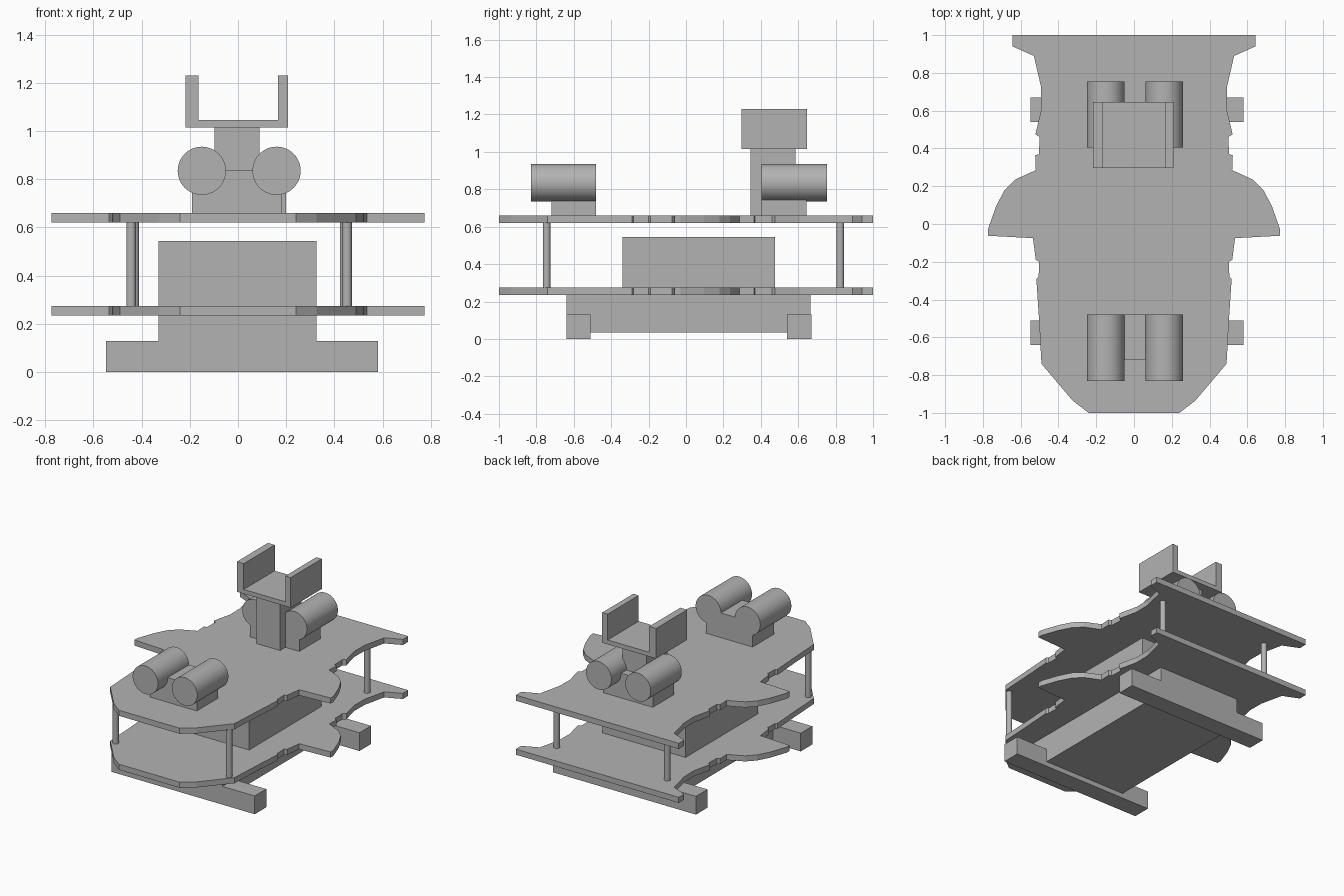
import bpy, bmesh, math

cube = bpy.data.objects.get("Cube")
if cube:
    bpy.data.objects.remove(cube, do_unlink=True)

grey = bpy.data.materials.new("plain grey")
grey.use_nodes = True
colour = (0.45, 0.45, 0.45, 1)
grey.diffuse_color = colour
grey.node_tree.nodes["Principled BSDF"].inputs["Base Color"].default_value = colour


def finish(name, bm):
    bmesh.ops.recalc_face_normals(bm, faces=bm.faces[:])
    mesh = bpy.data.meshes.new(name)
    bm.to_mesh(mesh)
    bm.free()
    mesh.materials.append(grey)
    obj = bpy.data.objects.new(name, mesh)
    bpy.context.collection.objects.link(obj)
    return obj


def prism(name, outline, place, offset):
    """Extrude a flat outline; place() turns its 2D points into 3D."""
    bm = bmesh.new()
    face = bm.faces.new([bm.verts.new(place(a, b)) for a, b in outline])
    moved = bmesh.ops.extrude_face_region(bm, geom=[face])["geom"]
    verts = [v for v in moved if isinstance(v, bmesh.types.BMVert)]
    bmesh.ops.translate(bm, verts=verts, vec=offset)
    return finish(name, bm)


def box(name, x, y, z):
    outline = [(x[0], y[0]), (x[1], y[0]), (x[1], y[1]), (x[0], y[1])]
    return prism(name, outline, lambda a, b: (a, b, z[0]), (0, 0, z[1] - z[0]))


def cylinder(name, centre, radius, length, along_y=False):
    turn = (math.pi / 2, 0, 0) if along_y else (0, 0, 0)
    bpy.ops.mesh.primitive_cylinder_add(vertices=48, radius=radius, depth=length,
                                        location=centre, rotation=turn)
    obj = bpy.context.object
    obj.name = name
    obj.data.materials.append(grey)
    bpy.ops.object.shade_smooth_by_angle(angle=math.radians(35))


# Two identical deck plates with a mirrored outline
half = [(0.24, -1), (0.325, -0.935), (0.49, -0.74), (0.503, -0.5), (0.517, -0.29),
        (0.505, -0.28), (0.502, -0.2), (0.52, -0.19), (0.535, -0.075),
        (0.774, -0.062), (0.774, -0.03), (0.73, 0.095), (0.685, 0.18),
        (0.63, 0.235), (0.52, 0.285), (0.523, 0.363), (0.503, 0.37),
        (0.5, 0.46), (0.522, 0.475), (0.49, 0.61), (0.492, 0.725),
        (0.53, 0.89), (0.643, 0.94), (0.643, 1)]
outline = half + [(-x, y) for x, y in reversed(half)]
for name, z in (("lower_deck", 0.235), ("upper_deck", 0.62)):
    prism(name, outline, lambda a, b: (a, b, z), (0, 0, 0.04))

# Posts holding the decks apart
for name, y, xs in (("front", -0.745, (-0.443, 0.452)), ("rear", 0.825, (-0.43, 0.442))):
    for side, x in zip(("right", "left"), xs):
        cylinder(f"{name}_{side}_deck_post", (x, y, 0.4475), 0.02, 0.345)

# Body boxes and axle bars
box("lower_body", (-0.33, 0.326), (-0.64, 0.665), (0.035, 0.235))
box("upper_body", (-0.33, 0.326), (-0.34, 0.475), (0.275, 0.545))
box("front_axle_bar", (-0.548, 0.58), (-0.64, -0.51), (0, 0.13))
box("rear_axle_bar", (-0.548, 0.58), (0.54, 0.67), (0, 0.13))

# Paired barrels on mounting blocks
for name, barrel_y, block_y, right in (("front", -0.655, (-0.72, -0.48), 0.18),
                                       ("rear", 0.58, (0.405, 0.645), 0.2)):
    box(name + "_barrel_mount", (-0.19, right), block_y, (0.66, 0.836))
    for side, x in (("right", -0.15), ("left", 0.16)):
        cylinder(f"{name}_{side}_barrel", (x, barrel_y, 0.835), 0.1, 0.35, True)

# Mast with a U-shaped cradle on top
box("mast", (-0.097, 0.09), (0.345, 0.585), (0.66, 1.015))
cradle = [(-0.217, 1.015), (0.208, 1.015), (0.208, 1.23), (0.165, 1.23),
          (0.165, 1.046), (-0.163, 1.046), (-0.163, 1.23), (-0.217, 1.23)]
prism("cradle", cradle, lambda a, b: (a, 0.297, b), (0, 0.35, 0))
